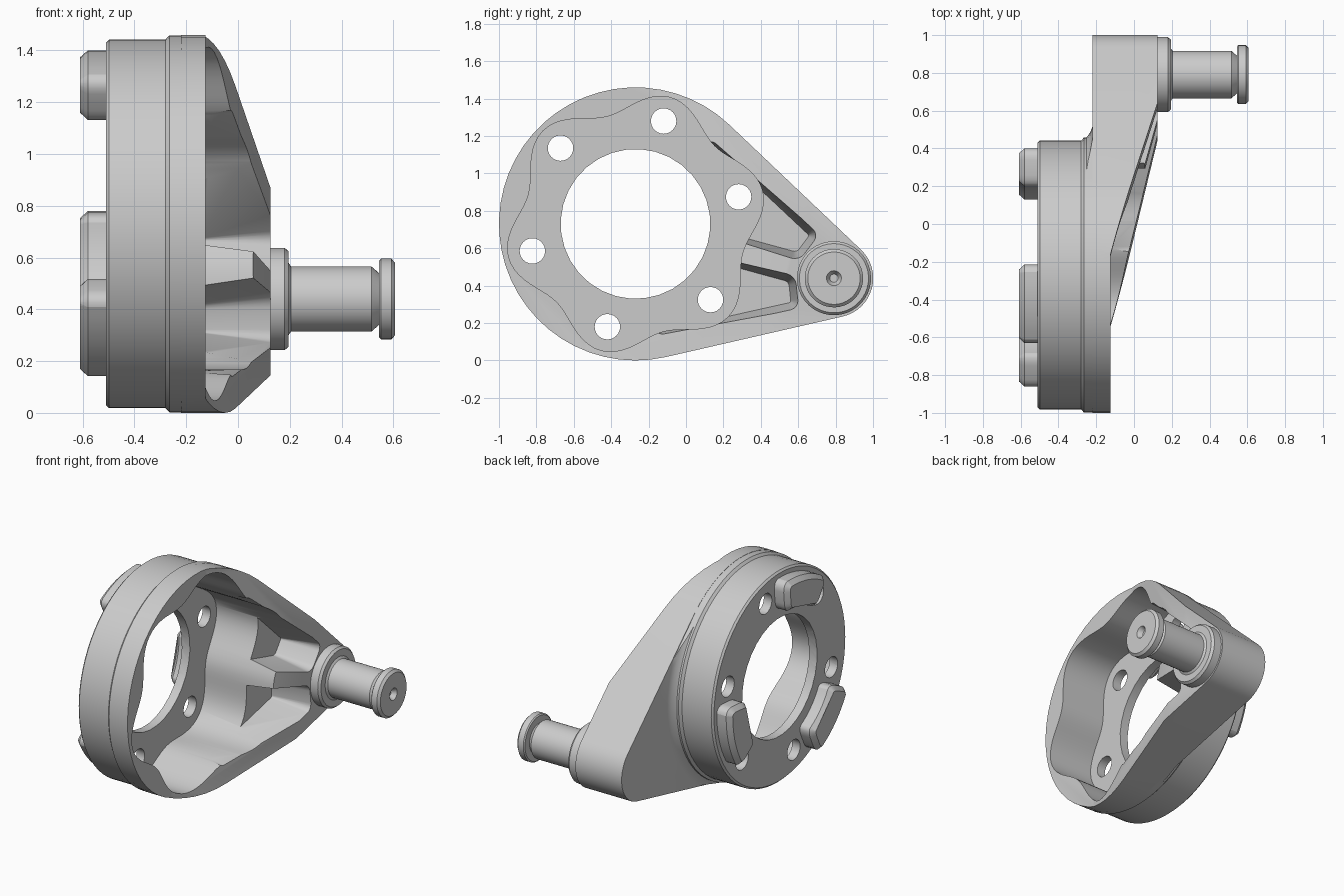
import bpy, bmesh, math
from mathutils import Vector

if "Cube" in bpy.data.objects:
    bpy.data.objects.remove(bpy.data.objects["Cube"])

TILT = math.radians(-15.3)      # arm direction, seen along the x axis
BOSS = 1.1                      # distance from ring centre to pin centre
metal = bpy.data.materials.new("grey metal")
metal.diffuse_color = (0.6, 0.6, 0.6, 1)
metal.use_nodes = True
metal.node_tree.nodes["Principled BSDF"].inputs["Base Color"].default_value = metal.diffuse_color


def finish(name, bm):
    bm.normal_update()
    bmesh.ops.recalc_face_normals(bm, faces=bm.faces)
    me = bpy.data.meshes.new(name)
    bm.to_mesh(me)
    bm.free()
    me.materials.append(metal)
    ob = bpy.data.objects.new(name, me)
    bpy.context.collection.objects.link(ob)
    return ob


def prism(name, pts, lo, hi, corner=0, inset=0, depth=0, swap=False):
    """Outline in (u, v) extruded along x; optional rounded corners and tapered low end."""
    bm = bmesh.new()
    f = bm.faces.new([bm.verts.new((lo, a, b)) for a, b in pts])
    ext = bmesh.ops.extrude_face_region(bm, geom=[f], use_keep_orig=True)["geom"]
    bmesh.ops.translate(bm, vec=(hi - lo, 0, 0),
                        verts=[g for g in ext if isinstance(g, bmesh.types.BMVert)])
    bm.normal_update()
    bmesh.ops.recalc_face_normals(bm, faces=bm.faces)
    if corner:
        es = [e for e in bm.edges if abs(e.verts[0].co.x - e.verts[1].co.x) > 1e-4
              and e.calc_face_angle() > 0.5]
        bmesh.ops.bevel(bm, geom=es, offset=corner, segments=4, profile=0.5, affect='EDGES')
    if inset:
        low = min(bm.faces, key=lambda q: q.calc_center_median().x)
        bmesh.ops.inset_region(bm, faces=[low], thickness=inset, depth=depth,
                               use_even_offset=True)
    if swap:                    # outline becomes (u, x), extruded along v
        for v in bm.verts:
            v.co = Vector((v.co.z, v.co.y, v.co.x))
    return finish(name, bm)


def lathe(name, profile, u=0, v=0, n=48):
    """Closed (x, radius) profile turned about the x axis."""
    bm = bmesh.new()
    rings = []
    for x, r in profile:
        if r == 0:
            rings.append([bm.verts.new((x, u, v))] * n)
        else:
            rings.append([bm.verts.new((x, u + r * math.cos(math.tau * i / n),
                                        v + r * math.sin(math.tau * i / n))) for i in range(n)])
    for a, b in zip(rings, rings[1:]):
        for i in range(n):
            j = (i + 1) % n
            bm.faces.new(list(dict.fromkeys((a[i], a[j], b[j], b[i]))))
    return finish(name, bm)


def combine(ob, tool, op):
    m = ob.modifiers.new(op, 'BOOLEAN')
    m.operation, m.object, m.solver = op, tool, 'EXACT'
    bpy.context.view_layer.objects.active = ob
    bpy.ops.object.modifier_apply(modifier=m.name)
    bpy.data.objects.remove(tool)


def polar(r, a):
    return (r * math.cos(a), r * math.sin(a))


# teardrop outline around ring and pin boss
R, r = 0.73, 0.21
phi = math.acos((R - r) / BOSS)
teardrop = [polar(R, phi + (math.tau - 2 * phi) * i / 36) for i in range(37)]
teardrop += [(BOSS + p[0], p[1]) for p in
             (polar(r, -phi + 2 * phi * i / 16) for i in range(17))]

# arm with sloping front
housing = prism("housing", teardrop, -0.22, 0.3)
slope = [(-1.2, -0.125), (-0.087, -0.125), (0.843, 0.125), (1.6, 0.125), (1.6, 0.8), (-1.2, 0.8)]
combine(housing, prism("slope_cutter", slope, -1, 1, swap=True), 'DIFFERENCE')

# blend between ring and back of arm
web = lathe("web", [(-0.275, 0), (-0.275, 0.705), (-0.25, 0.73), (-0.232, 0.755), (-0.218, 0.79),
                    (-0.19, 0.79), (-0.19, 0)], n=72)
combine(web, prism("web_limit", [(u * 0.993, v * 0.993) for u, v in teardrop], -0.4, 0),
        'INTERSECT')
combine(housing, web, 'UNION')

# stepped ring
combine(housing, lathe("ring", [(-0.51, 0), (-0.51, 0.7), (-0.498, 0.712), (-0.28, 0.712),
                                (-0.265, 0.728), (-0.14, 0.728), (-0.14, 0)], n=72), 'UNION')

# scalloped cavity
wave = []
for i in range(120):
    a = math.tau * i / 120
    wave.append(polar(0.593 + 0.054 * (1 + math.cos(6 * (a - math.pi / 6))), a))
combine(housing, prism("cavity", wave, -0.45, 1), 'DIFFERENCE')

# arm pockets either side of the rib
for s in (1, -1):
    pocket = [(0.3, 0.04), (0.9, 0.04), (0.965, 0.205), (0.27, 0.572), (0.2, 0.5)]
    combine(housing, prism("pocket", [(u, s * v) for u, v in pocket], 0.15, 0.5,
                           corner=0.045, inset=0.042, depth=0.29), 'DIFFERENCE')

# centre bore and bolt holes
combine(housing, lathe("bore", [(-1, 0), (-1, 0.4), (0, 0.4), (0, 0)], n=32), 'DIFFERENCE')
for k in range(6):
    u, v = polar(0.57, math.radians(30 + 60 * k))
    combine(housing, lathe("bolt_hole", [(-1, 0), (-1, 0.068), (-0.3, 0.068), (-0.3, 0)],
                           u, v, 24), 'DIFFERENCE')
parts = [housing]

# pin with collar, groove, head and centre dimple
parts.append(lathe("pin", [(0.05, 0), (0.05, 0.198), (0.18, 0.198), (0.195, 0.185), (0.195, 0.14),
                           (0.205, 0.126), (0.515, 0.126), (0.545, 0.1), (0.545, 0.148),
                           (0.552, 0.156), (0.592, 0.156), (0.607, 0.14), (0.607, 0.04),
                           (0.575, 0.022), (0.575, 0)], BOSS, 0, 40))

# kidney pads on the back
for k in range(3):
    mid, half = math.radians(120 * k), math.radians(20)
    arc = [mid - half + 2 * half * i / 10 for i in range(11)]
    outline = [polar(0.67, a) for a in arc] + [polar(0.47, a) for a in reversed(arc)]
    parts.append(prism("back_pad_%d" % (k + 1), outline, -0.58, -0.5,
                       corner=0.06, inset=0.028, depth=0.03))

# place everything and smooth the curved faces
for ob in parts:
    ob.location = (0, -0.27, 0.73)
    ob.rotation_euler = (TILT, 0, 0)
    bpy.ops.object.select_all(action='DESELECT')
    ob.select_set(True)
    bpy.context.view_layer.objects.active = ob
    bpy.ops.object.shade_smooth_by_angle(angle=math.radians(30))
